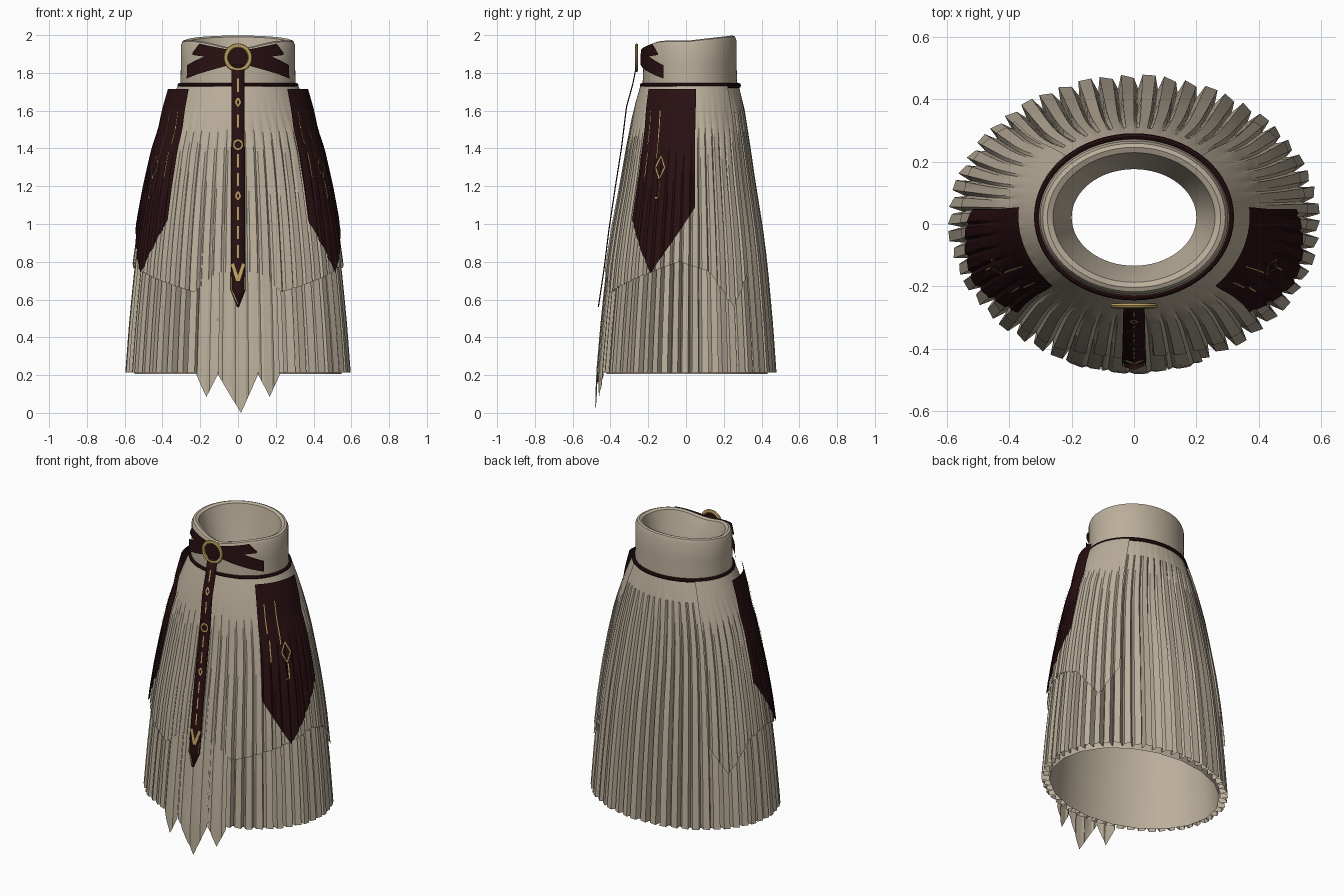
import bpy, math
from mathutils import Vector

if "Cube" in bpy.data.objects:
    bpy.data.objects.remove(bpy.data.objects["Cube"])


def material(name, rgb):
    m = bpy.data.materials.new(name)
    m.diffuse_color = (*rgb, 1)
    m.use_nodes = True
    m.node_tree.nodes["Principled BSDF"].inputs["Base Color"].default_value = m.diffuse_color
    return m


CLOTH = material("beige cloth", (0.50, 0.43, 0.33))
DARK = material("dark maroon cloth", (0.022, 0.005, 0.006))
GOLD = material("gold trim", (0.50, 0.36, 0.12))

# Skirt silhouette: z, x radius, y radius, y centre
PROFILE = [(0.0, .61, .48, .003), (.21, .597, .475, .005), (.5, .575, .452, .007),
           (.8, .545, .422, .009), (1.0, .517, .393, .012), (1.2, .48, .357, .015),
           (1.4, .435, .325, .018), (1.6, .365, .29, .022), (1.73, .308, .255, .025),
           (2.0, .303, .247, .022)]
PLEATS = 54
STEP = 360 / PLEATS


def interp(table, t):
    """Linear lookup of the remaining columns by the first column."""
    if t <= table[0][0]:
        return table[0][1:]
    for a, b in zip(table, table[1:]):
        if t <= b[0]:
            k = (t - a[0]) / (b[0] - a[0])
            return tuple(p + (q - p) * k for p, q in zip(a[1:], b[1:]))
    return table[-1][1:]


def surface(phi, z, off=0.0, depth=0.0):
    """Point on the skirt; phi in degrees from the front, depth is the pleat fold."""
    rx, ry, cy = interp(PROFILE, z)
    u = (phi / STEP) % 1
    fold = 0.25 * (1 - u / .6) if u < .6 else 1 - abs(u - .8) / .2
    fade = min(1, max(0, (1.66 - z) / .8))
    d = off - depth * fade * fold
    a = math.radians(phi)
    return Vector(((rx + d) * math.sin(a), cy - (ry + d) * math.cos(a), z))


def make(name, verts, faces, mat):
    me = bpy.data.meshes.new(name)
    me.from_pydata([tuple(v) for v in verts], [], faces)
    me.materials.append(mat)
    ob = bpy.data.objects.new(name, me)
    bpy.context.collection.objects.link(ob)
    bpy.ops.object.select_all(action='DESELECT')
    ob.select_set(True)
    bpy.context.view_layer.objects.active = ob
    bpy.ops.object.shade_smooth_by_angle(angle=math.radians(25))
    return ob


def patch(name, hem, top, mat, off, depth, rows=12, side=1, step=None):
    """Cloth sheet hanging on the skirt; hem and top are lists of (phi, z)."""
    hem = sorted((side * p, z) for p, z in hem)
    top = sorted((side * p, z) for p, z in top)
    a, b = hem[0][0], hem[-1][0]
    if step:
        cuts = [i * step for i in range(-200, 200)]
    else:
        cuts = [(i + f) * STEP for i in range(-60, 60) for f in (0, .6, .8)]
    angles = sorted({round(p, 3) for p in cuts if a < p < b} | {round(p, 3) for p, _ in hem})
    verts, faces = [], []
    for p in angles:
        z0, z1 = interp(top, p)[0], interp(hem, p)[0]
        verts += [surface(p, z0 + (z1 - z0) * j / rows, off, depth) for j in range(rows + 1)]
    n = rows + 1
    for i in range(len(angles) - 1):
        for j in range(rows):
            k = i * n + j
            faces.append((k, k + 1, k + n + 1, k + n))
    return make(name, verts, faces, mat)


def ribbons(name, lines, place, width=.008):
    """Thin gold lines drawn in (u, v) and placed on a surface by a function."""
    verts, faces = [], []
    for line in lines:
        for p, q in zip(line, line[1:]):
            p, q = Vector(p), Vector(q)
            d = q - p
            side = Vector((-d.y, d.x)).normalized() * width / 2
            n = max(1, int(d.length / .04))
            for i in range(n):
                s, e = p + d * i / n, p + d * (i + 1) / n
                k = len(verts)
                verts += [place(*(s - side)), place(*(e - side)), place(*(e + side)), place(*(s + side))]
                faces.append((k, k + 1, k + 2, k + 3))
    return make(name, verts, faces, GOLD)


def ngon(cx, cz, rx, rz, n):
    return [(cx + rx * math.sin(i * math.tau / n), cz + rz * math.cos(i * math.tau / n))
            for i in range(n + 1)]


def loop_tube(name, ring, section, mat):
    """Closed tube: ring(i-angle) gives centre and outward direction pair."""
    verts, faces, m, s = [], [], 64, len(section)
    for i in range(m):
        c, r, up = ring(i * math.tau / m)
        verts += [c + r * a + up * b for a, b in section]
    for i in range(m):
        for j in range(s):
            k, l = i * s, (i + 1) % m * s
            faces.append((k + j, l + j, l + (j + 1) % s, k + (j + 1) % s))
    return make(name, verts, faces, mat)


# Pleated skirt and its plain inner lining
patch("pleated_skirt", [(-180, .215), (180, .215)], [(0, 1.73)], CLOTH, 0, .045)
patch("skirt_lining", [(-180, .205), (180, .205)], [(0, 1.73)], CLOTH, -.048, 0, 8, 1, 18)

# Shorter overskirt with a zigzag hem, open at the back
half = [(12, .74), (24, .64), (84, .80), (105, .75), (123, .56), (137, .75)]
patch("overskirt", half + [(0, .75)] + [(-p, z) for p, z in half], [(0, 1.73)], CLOTH, .012, .02)

# Pointed front tails
patch("front_tail_middle", [(-10, .2), (1.5, .0), (10, .2)], [(0, 1.0)], CLOTH, .006, .006)
for s, label in ((-1, "left"), (1, "right")):
    patch("front_tail_" + label, [(10.4, .2), (16, .085), (21.5, .2)], [(0, 1.0)],
          CLOTH, .005, .006, side=s)

    # Dark hip panels standing off at the top, with gold embroidery
    panel = patch("hip_panel_" + label, [(44, 1.02), (64, .74), (95, 1.09)], [(0, 1.715)],
                  DARK, .024, .010, 14, s)
    for v in panel.data.vertices:
        flare = max(0, (v.co.z - 1.5) / .2) * .03
        v.co += Vector((v.co.x, v.co.y, 0)).normalized() * flare

    def on_panel(u, v, s=s):
        p = surface(s * (66 + u / .0085), v, .030, .004)
        return p + Vector((p.x, p.y, 0)).normalized() * max(0, (v - 1.5) / .2) * .03
    ribbons("hip_embroidery_" + label,
            [[(-.13, 1.60), (-.13, 1.42)], [(-.12, 1.38), (-.12, 1.25)],
             [(-.04, 1.61), (-.04, 1.35)], ngon(-.005, 1.30, .035, .06, 4),
             [(0, 1.23), (0, 1.14), (-.025, 1.14)]], on_panel)

    # Forked bow wings lying on the waistband
    def bow(nm, pts_top, pts_low):
        ang = lambda pts: [(math.degrees(math.asin(x / .31)), z) for x, z in pts]
        patch(nm + label, ang(pts_low), ang(pts_top), DARK, .014, 0, 2, s, 4)
    bow("bow_upper_", [(.03, 1.92), (.20, 1.955), (.235, 1.905)],
        [(.03, 1.87), (.16, 1.885), (.235, 1.895)])
    bow("bow_lower_", [(.03, 1.89), (.16, 1.892), (.262, 1.84)],
        [(.03, 1.845), (.12, 1.82), (.262, 1.77)])


# Waistband: rolled rim dipping at the front, wall sloping inward inside
def rim(a):
    p = math.degrees(a)
    p = min(p, 360 - p)
    return 1.972 + .026 * max(0, -math.cos(a)) - .042 * math.exp(-(p / 30) ** 2)


verts, faces, M = [], [], 64
for i in range(M):
    a = i * math.tau / M
    t = rim(a)
    for rx, ry, z in ((.306, .252, 1.715), (.302, .246, 1.85), (.302, .246, t - .025), (.293, .238, t - .005),
                      (.278, .225, t), (.260, .208, t - .008), (.235, .183, 1.87), (.20, .155, 1.76)):
        verts.append((rx * math.sin(a), .021 - ry * math.cos(a), z))
for i in range(M):
    for j in range(7):
        k, l = i * 8 + j, (i + 1) % M * 8 + j
        faces.append((k, l, l + 1, k + 1))
make("waistband", verts, faces, CLOTH)

# Dark cord round the waist
circle = [(math.cos(i * math.tau / 8), math.sin(i * math.tau / 8)) for i in range(8)]
loop_tube("waist_cord", lambda a: (Vector((.311 * math.sin(a), .023 - .258 * math.cos(a), 1.733)),
                                   Vector((math.sin(a), -math.cos(a), 0)), Vector((0, 0, 1))),
          [(c * .010, d * .013) for c, d in circle], DARK)

# Gold ring buckle with dark backing
loop_tube("ring_buckle", lambda a: (Vector((.064 * math.sin(a), -.262, 1.88 + .064 * math.cos(a))),
                                    Vector((math.sin(a), 0, math.cos(a))), Vector((0, -1, 0))),
          [(c * .012, d * .009) for c, d in circle], GOLD)
disc = ngon(0, 1.88, .062, .062, 32)[:-1]
make("buckle_backing", [(x, -.255, z) for x, z in disc], [tuple(range(31, -1, -1))], DARK)

# Long front strap with pointed end
STRAP = [(.56, -.464), (.76, -.434), (.97, -.408), (1.19, -.375), (1.4, -.342),
         (1.62, -.315), (1.74, -.282), (1.84, -.262)]


def on_strap(x, z, out=.006):
    return Vector((x, interp(STRAP, z)[0] - out, z))


levels = [1.84, 1.74, 1.62, 1.5, 1.4, 1.3, 1.19, 1.08, .97, .86, .76, .65, .56]
verts, faces = [], []
for z in levels:
    w = .004 if z < .6 else .034 + .004 * (1.84 - z)
    verts += [on_strap(-w, z, 0), on_strap(w, z, 0)]
for i in range(len(levels) - 1):
    k = 2 * i
    faces.append((k, k + 2, k + 3, k + 1))
strap = make("front_strap", verts, faces, DARK)
mod = strap.modifiers.new("thickness", 'SOLIDIFY')
mod.thickness, mod.offset = .006, 0

# Gold strap ornaments: dashes, diamonds, circle and chevron
dashes = [[(0, z), (0, z - .07)] for z in (1.77, 1.58, 1.37, 1.27, 1.09, .99, .89)]
ribbons("strap_ornaments", dashes + [ngon(0, 1.645, .012, .022, 4), ngon(0, 1.42, .024, .024, 12),
                                     ngon(0, 1.15, .012, .022, 4)], on_strap)
ribbons("strap_chevron", [[(-.031, .79), (0, .70), (.031, .79)]], on_strap, .018)
ribbons("strap_tip_trim", [[(-.034, .72), (-.034, .65), (0, .575)], [(.034, .72), (.034, .65)]], on_strap, .006)
